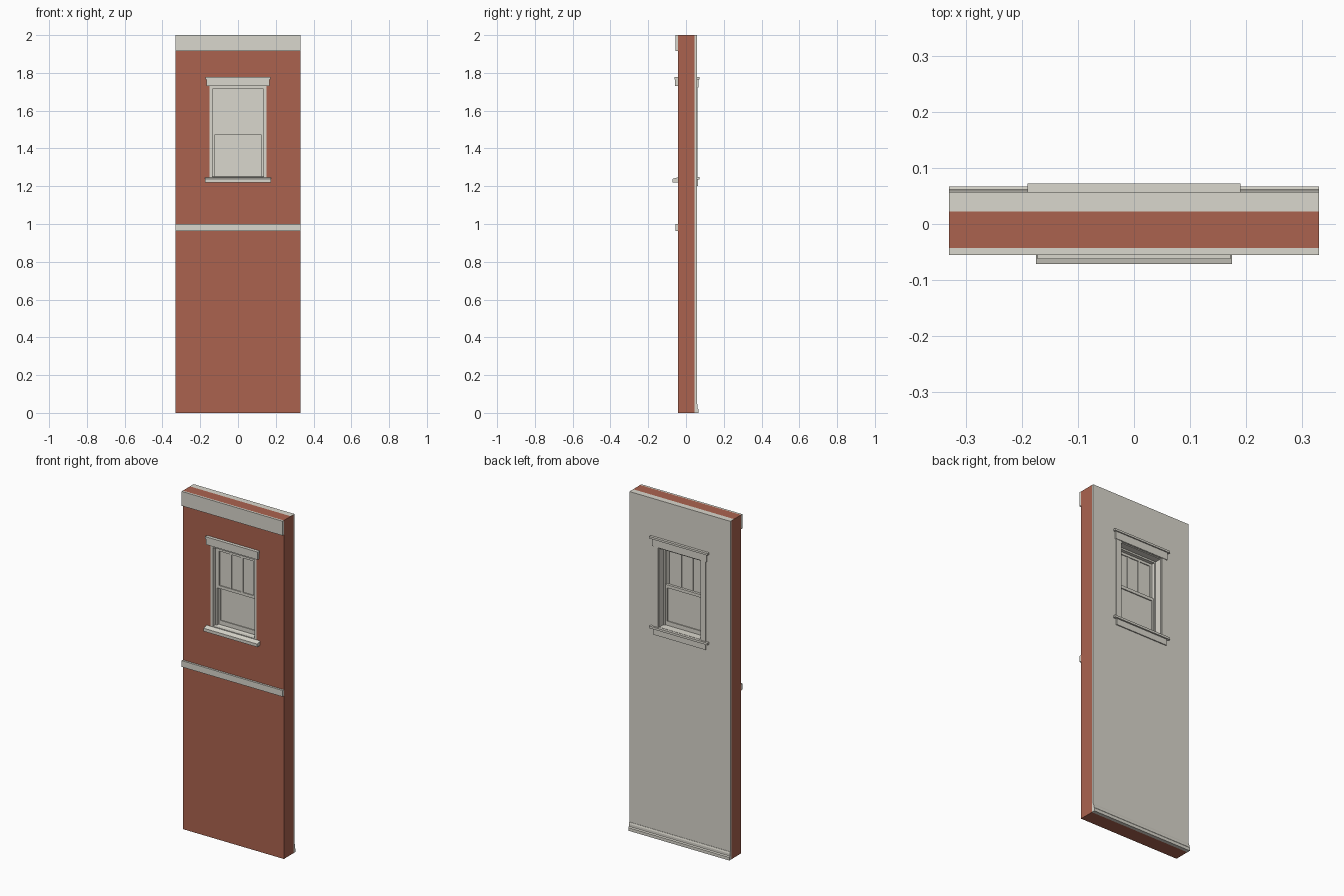
import bpy, bmesh

cube = bpy.data.objects.get("Cube")
if cube:
    bpy.data.objects.remove(cube, do_unlink=True)


def material(name, rgb):
    m = bpy.data.materials.new(name)
    m.use_nodes = True
    m.diffuse_color = (*rgb, 1)
    m.node_tree.nodes["Principled BSDF"].inputs["Base Color"].default_value = (*rgb, 1)
    return m


BRICK = material("brick red", (0.41, 0.124, 0.078))
CREAM = material("warm off white", (0.70, 0.68, 0.61))


def finish(name, bm, *mats):
    bmesh.ops.recalc_face_normals(bm, faces=bm.faces)
    me = bpy.data.meshes.new(name)
    bm.to_mesh(me)
    bm.free()
    for m in mats:
        me.materials.append(m)
    ob = bpy.data.objects.new(name, me)
    bpy.context.collection.objects.link(ob)
    return ob


def extrude(name, profile, half, mat=CREAM):
    """Sweep a (y, z) profile along x from -half to half."""
    bm = bmesh.new()
    face = bm.faces.new([bm.verts.new((-half, y, z)) for y, z in profile])
    new = bmesh.ops.extrude_face_region(bm, geom=[face])["geom"]
    verts = [v for v in new if isinstance(v, bmesh.types.BMVert)]
    bmesh.ops.translate(bm, verts=verts, vec=(2 * half, 0, 0))
    return finish(name, bm, mat)


def board(name, half, y0, y1, z0, z1, mat=CREAM):
    return extrude(name, [(y0, z0), (y1, z0), (y1, z1), (y0, z1)], half, mat)


def frame(name, outer, inner, y0, y1, *mats):
    """Rectangular ring; outer and inner are (half width, bottom, top)."""
    bm = bmesh.new()

    def loop(rect, y):
        h, lo, hi = rect
        return [bm.verts.new((x, y, z)) for x, z in ((-h, lo), (h, lo), (h, hi), (-h, hi))]

    loops = [loop(outer, y0), loop(inner, y0), loop(inner, y1), loop(outer, y1)]
    for a, b in zip(loops, loops[1:] + loops[:1]):
        for i in range(4):
            j = (i + 1) % 4
            bm.faces.new((a[i], a[j], b[j], b[i]))
    return finish(name, bm, *(mats or (CREAM,)))


W, H = 0.33, 2.0
FRONT, BACK = -0.043, 0.057
WALL = (W, 0, H)
HOLE = (0.15, 1.235, 1.735)
JAMB = (0.135, 1.25, 1.715)

# Wall layers around the window opening
frame("brick_wall", WALL, HOLE, FRONT, 0.022, BRICK)
core = frame("wall_core", WALL, HOLE, 0.022, 0.046, BRICK, CREAM)
for p in core.data.polygons:
    if p.normal.z > 0.9 and p.center.z > H - 0.01:
        p.material_index = 1
frame("plaster_wall", WALL, HOLE, 0.046, BACK)

# Horizontal bands on the outside
board("cornice_band", W, -0.055, FRONT, 1.915, H)
board("belt_band", W, -0.055, FRONT, 0.963, 1.0)

# Stepped skirting on the inside
extrude("baseboard", [(BACK, 0), (0.067, 0), (0.067, 0.018), (0.062, 0.024),
                      (0.062, 0.038), (0.059, 0.048), (BACK, 0.048)], W)

# Window lining
frame("window_jamb", HOLE, JAMB, FRONT + 0.002, BACK)
frame("window_stop", JAMB, (0.125, 1.25, 1.705), -0.018, 0.018)

# Outside head and sloping sill
board("outer_head", 0.168, -0.058, FRONT, 1.73, 1.765)
board("outer_head_cap", 0.172, -0.062, FRONT, 1.765, 1.778)
extrude("outer_sill", [(-0.07, 1.222), (FRONT, 1.222), (-0.012, 1.235),
                       (-0.012, 1.252), (-0.07, 1.238)], 0.135)
extrude("sill_nose", [(-0.071, 1.221), (FRONT, 1.221), (FRONT, 1.247), (-0.071, 1.239)], 0.175)

# Sashes, upper one outside the lower one
frame("upper_sash", (0.125, 1.47, 1.705), (0.112, 1.487, 1.69), -0.016, -0.002)
board("upper_pane", 0.112, -0.010, -0.007, 1.487, 1.69)
frame("lower_sash", (0.125, 1.25, 1.49), (0.114, 1.275, 1.472), -0.001, 0.013)
board("lower_pane", 0.114, 0.004, 0.007, 1.275, 1.472)
for side, x in (("right", -0.037), ("left", 0.037)):
    bar = board(side + "_glazing_bar", 0.006, -0.015, -0.003, 1.487, 1.69)
    bar.location.x = x

# Inside casing, head, stool and apron
frame("inner_casing", (0.172, 1.245, 1.765), (0.14, 1.247, 1.72), BACK, 0.062)
board("inner_head", 0.178, BACK, 0.065, 1.722, 1.766)
board("inner_head_cap", 0.19, BACK, 0.072, 1.766, 1.778)
board("inner_stool", 0.19, BACK, 0.072, 1.236, 1.249)
board("stool_return", 0.135, 0.013, BACK, 1.24, 1.2505)
board("inner_apron", 0.172, BACK, 0.063, 1.2, 1.236)
